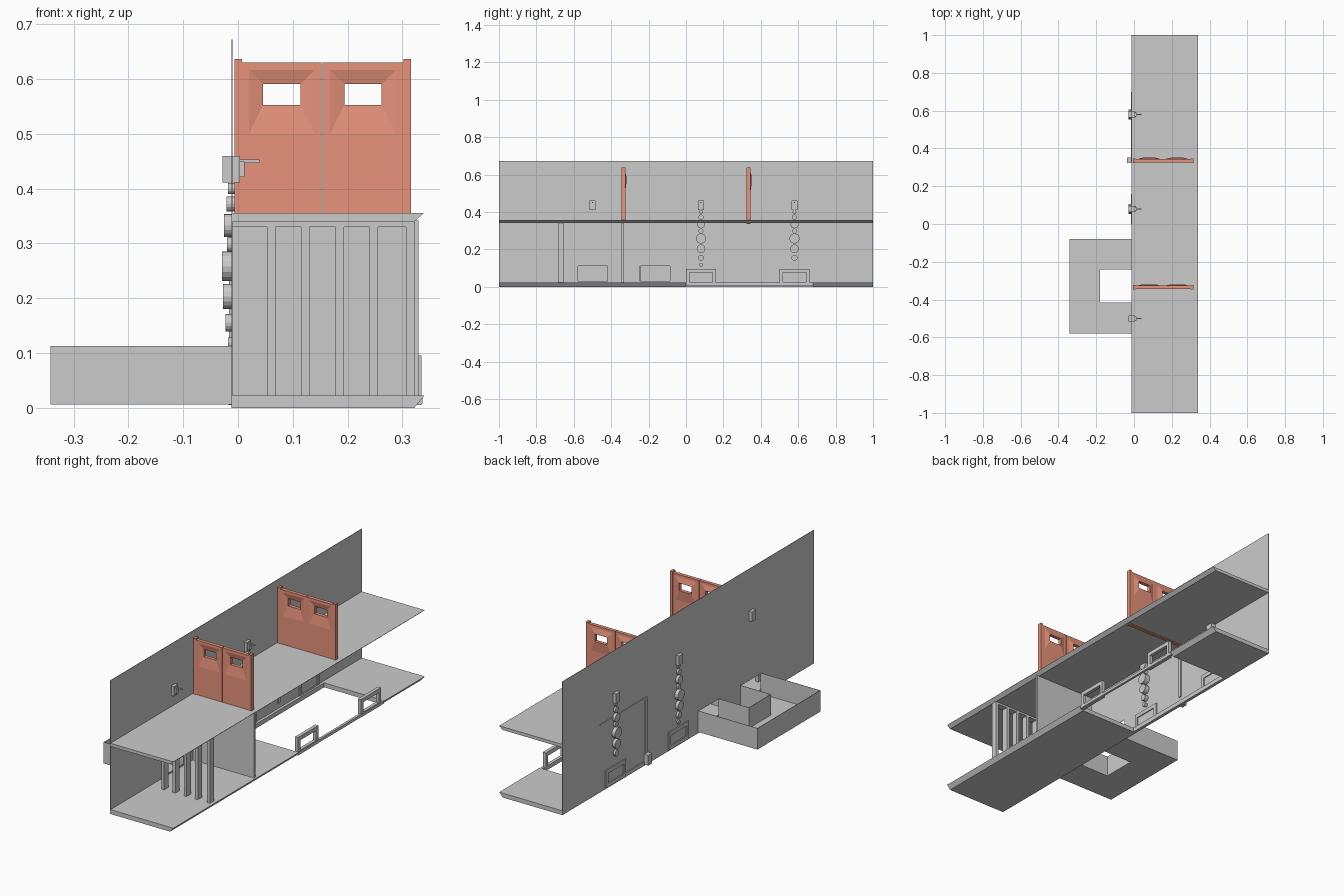
import bpy, bmesh, math
from mathutils import Matrix

if "Cube" in bpy.data.objects:
    bpy.data.objects.remove(bpy.data.objects["Cube"])


def material(name, rgb):
    m = bpy.data.materials.new(name)
    m.diffuse_color = (*rgb, 1)
    m.use_nodes = True
    m.node_tree.nodes["Principled BSDF"].inputs["Base Color"].default_value = m.diffuse_color
    return m


GREY = material("concrete grey", (0.6, 0.6, 0.6))
RUST = material("rust orange", (0.80, 0.29, 0.20))


def finish(name, bm, mat):
    bmesh.ops.recalc_face_normals(bm, faces=bm.faces)
    me = bpy.data.meshes.new(name)
    bm.to_mesh(me)
    bm.free()
    me.materials.append(mat)
    ob = bpy.data.objects.new(name, me)
    bpy.context.collection.objects.link(ob)
    return ob


def boxes(name, items, mat=GREY):
    """One object from boxes given as (x0, x1, y0, y1, z0, z1)."""
    bm = bmesh.new()
    for x0, x1, y0, y1, z0, z1 in items:
        m = Matrix.Translation(((x0 + x1) / 2, (y0 + y1) / 2, (z0 + z1) / 2))
        m = m @ Matrix.Diagonal((x1 - x0, y1 - y0, z1 - z0, 1))
        bmesh.ops.create_cube(bm, size=1, matrix=m)
    return finish(name, bm, mat)


def extrude_y(name, profile, y0, y1):
    """Extrude an xz profile along y."""
    bm = bmesh.new()
    f = bm.faces.new([bm.verts.new((x, y0, z)) for x, z in profile])
    r = bmesh.ops.extrude_face_region(bm, geom=[f])
    vs = [v for v in r["geom"] if isinstance(v, bmesh.types.BMVert)]
    bmesh.ops.translate(bm, vec=(0, y1 - y0, 0), verts=vs)
    return finish(name, bm, GREY)


# Long back wall, with two low openings into the side corridor
W0, W1 = -0.012, -0.010
H = 0.11
boxes("back_wall", [
    (W0, W1, -1, 1, H, 0.672),
    (W0, W1, -1, -0.58, 0, H),
    (W0, W1, -0.42, -0.245, 0, H),
    (W0, W1, -0.085, 1, 0, H),
    (W0, W1, -0.58, -0.42, 0, 0.03),
    (W0, W1, -0.245, -0.085, 0, 0.03),
])

# Upper deck and floor slabs with a sloped front edge
extrude_y("upper_deck", [(W1, 0.34), (0.322, 0.34), (0.34, 0.356), (W1, 0.356)], -1, 1)
floor_profile = [(W1, 0.0), (0.322, 0.0), (0.34, 0.022), (W1, 0.022)]
extrude_y("floor_long", floor_profile, -1, 0.0)
extrude_y("floor_end", floor_profile, 0.68, 1)

# Thin rails bridging the open floor
boxes("floor_rails", [
    (0.325, 0.337, 0.0, 0.68, 0.008, 0.022),
    (W1, 0.004, 0.0, 0.68, 0.0, 0.022),
])

# Partition and slatted divider
boxes("partition", [(W1, 0.33, -0.345, -0.332, 0.02, 0.342)])
slats = [(x, x + 0.0155, -0.685, -0.652, 0.02, 0.342)
         for x in (0.053, 0.115, 0.178, 0.24, 0.307)]
boxes("slatted_divider", slats + [(W1, 0.32, -0.685, -0.652, 0.33, 0.342)])


# Low hatch frames on the front edge and on the wall
def hatch(name, x0, x1, y, z0=0.005):
    y0, y1, z1, t = y, y + 0.16, 0.095, 0.018
    boxes(name, [
        (x0, x1, y0, y0 + t, z0, z1),
        (x0, x1, y1 - t, y1, z0, z1),
        (x0, x1, y0 + t, y1 - t, z0, z0 + 0.02),
        (x0, x1, y0 + t, y1 - t, z1 - 0.02, z1),
    ])


for i, y in enumerate((0.0, 0.5)):
    hatch(f"front_hatch_{i}", 0.318, 0.335, y)
    hatch(f"wall_hatch_{i}", -0.017, -0.005, y)

# Open-topped corridor looping behind the wall
C0, C1, X0, XI = -0.58, -0.08, -0.342, -0.18
I0, I1, T = -0.415, -0.242, 0.002
boxes("corridor", [
    (X0, XI, C0, C1, 0.006, 0.009),
    (XI, W0, C0, I0, 0.006, 0.009),
    (XI, W0, I1, C1, 0.006, 0.009),
    (X0, X0 + T, C0, C1, 0.006, 0.113),
    (X0, W0, C0, C0 + T, 0.006, 0.113),
    (X0, W0, C1 - T, C1, 0.006, 0.113),
    (XI - T, XI, I0, I1, 0.006, 0.113),
    (XI, W0, I0 - T, I0, 0.006, 0.113),
    (XI, W0, I1, I1 + T, 0.006, 0.113),
])


# Chains of discs through the wall
def disc_chain(name, y, discs):
    bm = bmesh.new()
    for z, r in discs:
        x0, x1 = -0.012 - 0.65 * r, 0.65 * r
        m = Matrix.Translation(((x0 + x1) / 2, y, z)) @ Matrix.Rotation(math.pi / 2, 4, "Y")
        bmesh.ops.create_cone(bm, cap_ends=True, segments=16, radius1=r, radius2=r,
                              depth=x1 - x0, matrix=m)
    finish(name, bm, GREY)


chain = [(0.40, 0.010), (0.372, 0.014), (0.333, 0.021), (0.298, 0.013),
         (0.258, 0.027), (0.203, 0.023), (0.155, 0.016), (0.118, 0.010)]
disc_chain("disc_chain_middle", 0.08, chain)
disc_chain("disc_chain_back", 0.58, chain[:-1])

# Wall boxes with a short lever
for i, y in enumerate((-0.5, 0.08, 0.58)):
    boxes(f"wall_box_{i}", [
        (-0.028, 0.004, y - 0.016, y + 0.016, 0.411, 0.460),
        (0.004, 0.012, y - 0.010, y + 0.010, 0.421, 0.450),
        (0.004, 0.039, y - 0.003, y + 0.003, 0.447, 0.453),
    ])

# Conduit on the outside of the wall, ending in a small box
boxes("conduit", [
    (-0.016, -0.005, 0.328, 0.345, 0.05, 0.342),
    (-0.015, W0, 0.345, 0.70, 0.334, 0.342),
    (-0.015, W0, 0.345, 0.50, 0.012, 0.024),
])
boxes("conduit_box", [(-0.036, W0, 0.322, 0.352, 0.008, 0.06)])


# Double doors: each leaf is a chain of rectangular rings round its window
def door_leaf(name, y, x0, x1, zb, wx0, wx1, my0, my1):
    def rect(a, b, c, d, yy):
        return [(a, yy, c), (b, yy, c), (b, yy, d), (a, yy, d)]
    f, b, d = y - 0.009, y + 0.009, 0.007
    rings = [
        rect(x0, x1, zb, 0.63, f),
        rect(my0, my1, 0.50, 0.617, f),
        rect(wx0, wx1, 0.553, 0.591, f + d),
        rect(wx0, wx1, 0.553, 0.591, b + d),
        rect(my0, my1, 0.50, 0.617, b),
        rect(x0, x1, zb, 0.63, b),
    ]
    bm = bmesh.new()
    vs = [[bm.verts.new(p) for p in r] for r in rings]
    for k in range(len(vs)):
        p, q = vs[k], vs[(k + 1) % len(vs)]
        for j in range(4):
            n = (j + 1) % 4
            bm.faces.new((p[j], p[n], q[n], q[j]))
    finish(name, bm, RUST)


for tag, y, zb in (("near", -0.335, 0.356), ("far", 0.335, 0.336)):
    door_leaf(f"door_left_{tag}", y, 0.006, 0.1525, zb, 0.046, 0.114, 0.020, 0.140)
    door_leaf(f"door_right_{tag}", y, 0.1545, 0.304, zb, 0.194, 0.262, 0.168, 0.288)
    boxes(f"door_posts_{tag}", [
        (-0.006, 0.007, y - 0.011, y + 0.011, zb, 0.637),
        (0.302, 0.316, y - 0.011, y + 0.011, zb, 0.637),
    ], RUST)
